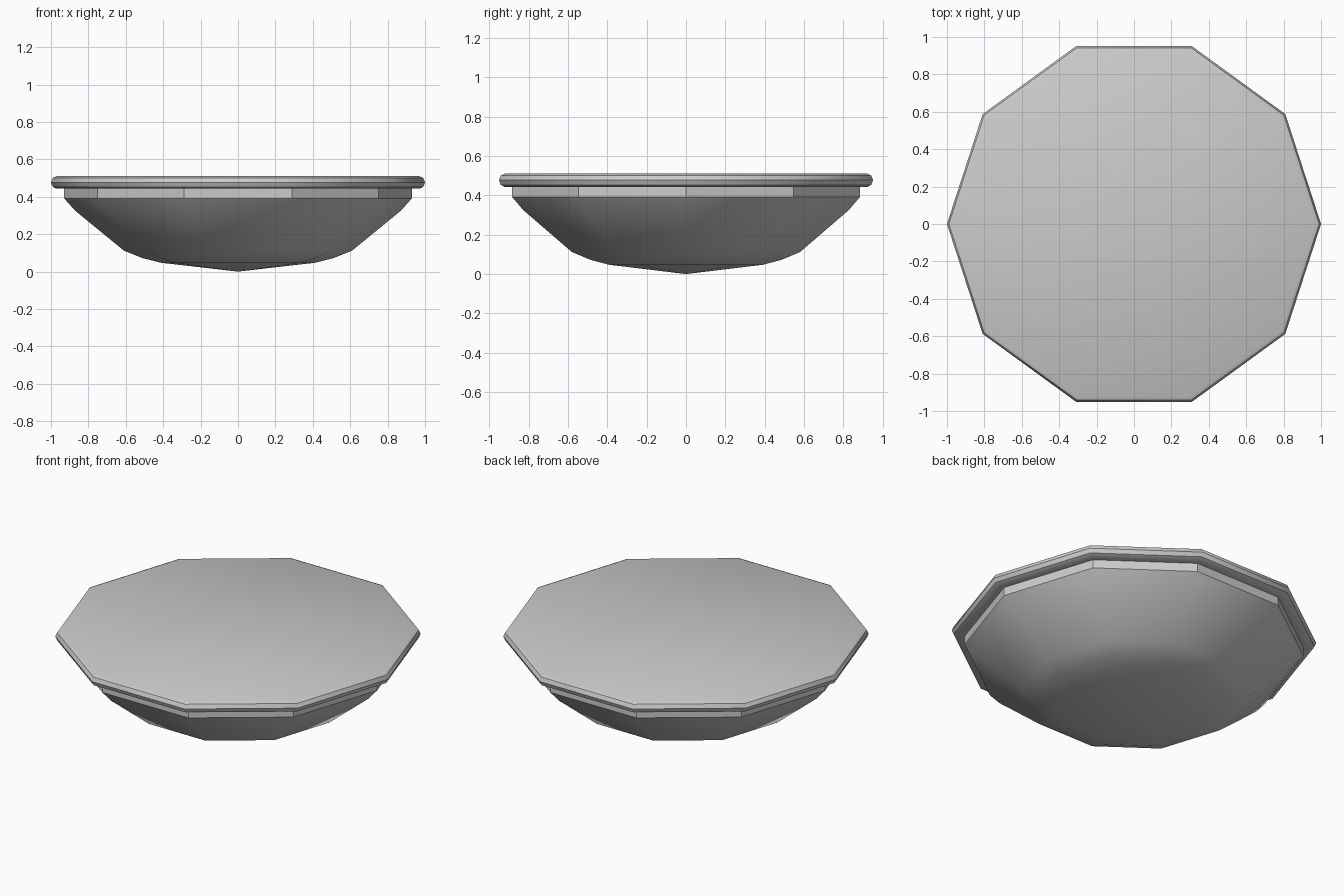
import bpy, bmesh, math

if "Cube" in bpy.data.objects:
    bpy.data.objects.remove(bpy.data.objects["Cube"])

SIDES = 10

def lathe(name, profile, angle):
    """Revolve (radius, z) points, listed bottom to top, into a ten-sided solid."""
    bm = bmesh.new()
    rings = []
    for r, z in profile:
        if r == 0:
            rings.append([bm.verts.new((0, 0, z))] * SIDES)
        else:
            rings.append([bm.verts.new((r * math.cos(math.tau * i / SIDES),
                                        r * math.sin(math.tau * i / SIDES), z))
                          for i in range(SIDES)])
    for a, b in zip(rings, rings[1:]):
        for i in range(SIDES):
            j = (i + 1) % SIDES
            quad = list(dict.fromkeys((a[i], a[j], b[j], b[i])))
            bm.faces.new(quad)
    bmesh.ops.recalc_face_normals(bm, faces=bm.faces)
    mesh = bpy.data.meshes.new(name)
    bm.to_mesh(mesh)
    bm.free()
    obj = bpy.data.objects.new(name, mesh)
    bpy.context.collection.objects.link(obj)
    bpy.ops.object.select_all(action='DESELECT')
    obj.select_set(True)
    bpy.context.view_layer.objects.active = obj
    bpy.ops.object.shade_smooth_by_angle(angle=math.radians(angle))
    return obj

# Dish body with upright collar, flat rounded rim and closed top in one shell
lathe("dish", [
    (0, 0), (0.41, 0.047), (0.51, 0.072), (0.61, 0.112),
    (0.87, 0.325), (0.93, 0.392),                             # bowl
    (0.93, 0.443),                                            # collar
    (0.97, 0.443), (0.99, 0.453), (1.0, 0.477),
    (0.99, 0.501), (0.97, 0.51),                              # rim
    (0, 0.51),                                                # top
], 35)
